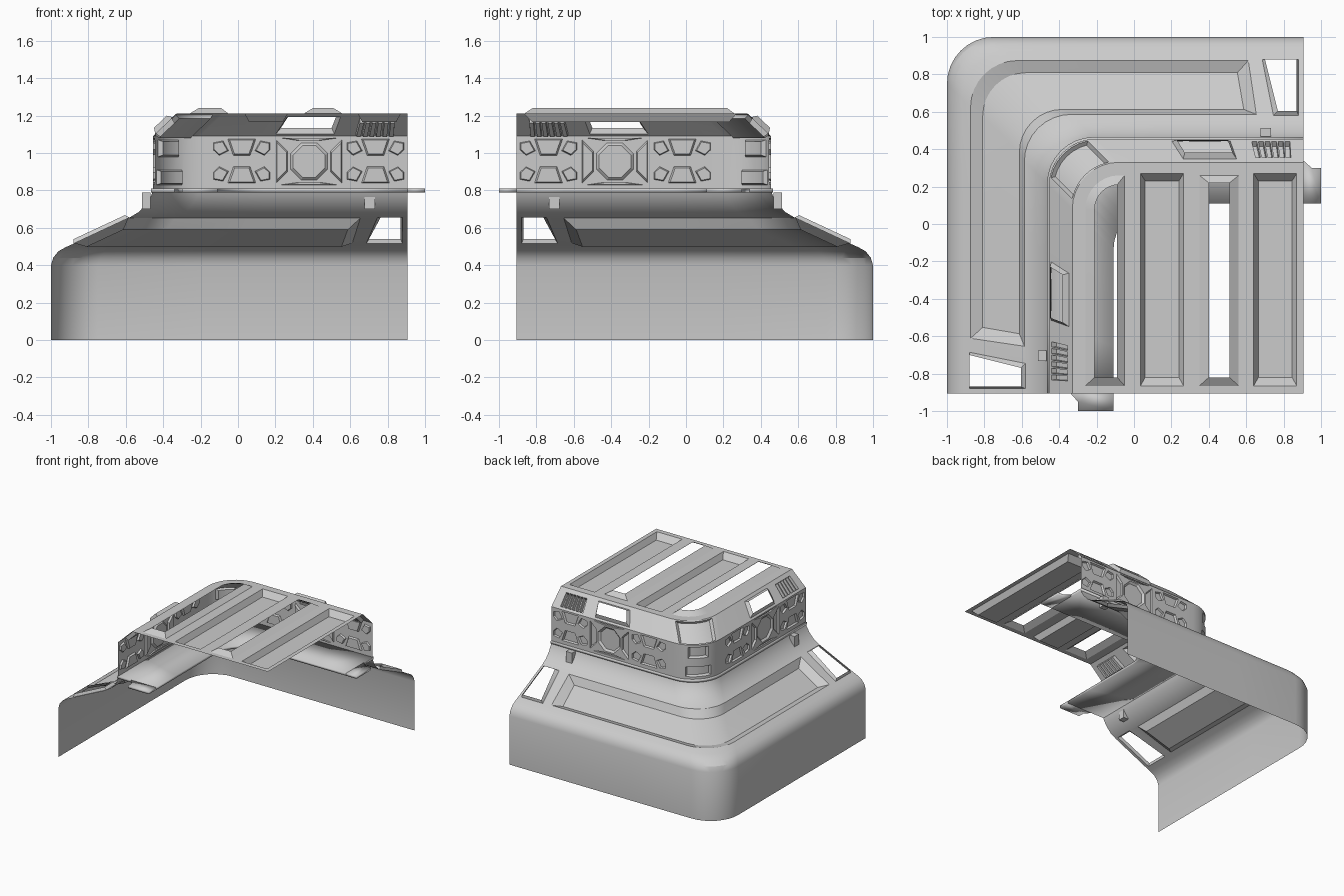
import bpy, bmesh
from math import sin, cos, radians, pi
from mathutils import Vector, geometry

if "Cube" in bpy.data.objects:
    bpy.data.objects.remove(bpy.data.objects["Cube"])

END, RAD, U = 0.905, 0.25, 0.2    # cut plane, corner radius, half-arc in u


def inside(p, poly):
    hit = False
    for a, b in zip(poly, poly[1:] + poly[:1]):
        if (a[1] > p[1]) != (b[1] > p[1]):
            if p[0] < a[0] + (p[1] - a[1]) * (b[0] - a[0]) / (b[1] - a[1]):
                hit = not hit
    return hit


def dist(p, poly):
    best = 9.0
    p = Vector(p)
    for a, b in zip(poly, poly[1:] + poly[:1]):
        a, b = Vector(a), Vector(b)
        f = max(0, min(1, (p - a).dot(b - a) / (b - a).length_squared))
        best = min(best, (a + (b - a) * f - p).length)
    return best


def shell(name, at, outline, lines, features, flip=False):
    """Sheet at(u, t, h); features are (outer, inner, height, open)."""
    pts, edges = [], []

    def add(loop, closed=True):
        n0, n = len(pts), len(loop)
        pts.extend(Vector(p) for p in loop)
        edges.extend((n0 + i, n0 + (i + 1) % n) for i in range(n if closed else n - 1))
    add(outline)
    for ln in lines:
        add(ln, False)
    for outer, inner, h, op in features:
        add(outer)
        add(inner)
    vs, _, fs = geometry.delaunay_2d_cdt(pts, edges, [], 0, 1e-5)[:3]

    def height(p):
        for outer, inner, h, op in features:
            if inside(p, inner):
                return h
            if inside(p, outer):
                a, b = dist(p, outer), dist(p, inner)
                return h * a / max(a + b, 1e-6)
            if dist(p, inner) < 1e-4:
                return h
        return 0

    bm = bmesh.new()
    bv = [bm.verts.new(at(p[0], p[1], height(p))) for p in vs]
    for f in fs:
        c = sum((vs[i] for i in f), Vector((0, 0))) / len(f)
        if not inside(c, outline) or any(op and inside(c, inn) for _, inn, _, op in features):
            continue
        bm.faces.new([bv[i] for i in (reversed(f) if flip else f)])
    bmesh.ops.delete(bm, geom=[v for v in bm.verts if not v.link_faces], context='VERTS')
    return finish(name, bm)


def finish(name, bm):
    me = bpy.data.meshes.new(name)
    bm.to_mesh(me)
    bm.free()
    ob = bpy.data.objects.new(name, me)
    bpy.context.collection.objects.link(ob)
    bpy.ops.object.select_all(action='DESELECT')
    ob.select_set(True)
    bpy.context.view_layer.objects.active = ob
    bpy.ops.object.shade_smooth_by_angle(angle=radians(25))
    return ob


def sweep(name, profile, features):
    """Sweep (inset, z) profile round the L-shaped corner path."""
    top = len(profile) - 1

    def at(u, t, h):
        i = max(0, min(int(t + 1e-5), top - 1))
        (d0, z0), (d1, z1) = profile[i], profile[i + 1]
        f = t - i
        d, z = d0 + (d1 - d0) * f, z0 + (z1 - z0) * f
        tan = Vector((d1 - d0, z1 - z0)).normalized()
        a, cx = abs(u), d - 1 + RAD
        if a < U:
            ang = radians(135 - 45 * a / U)
            n = Vector((cos(ang), sin(ang)))
            p = Vector((cx, -cx)) + n * RAD
        else:
            n = Vector((0, 1))
            p = Vector((cx + (a - U) * (END - cx), RAD - cx))
        p = p + n * tan.y * h
        x, y = (p.x, p.y) if u >= 0 else (-p.y, -p.x)
        return x, y, z + tan.x * h
    m = 1 + U
    us = [i * U / 4 for i in range(-4, 5)] + [s * (U + k / 3) for s in (-1, 1) for k in (1, 2)]
    lines = [[(u, 0), (u, top)] for u in us] + [[(-m, t), (m, t)] for t in range(1, top)]
    return shell(name, at, [(-m, 0), (m, 0), (m, top), (-m, top)], lines, features, True)


def ux(x, d):
    cx = d - 1 + RAD
    return U + (x - cx) / (END - cx)


def shrink(poly, su, st):
    cu = sum(p[0] for p in poly) / len(poly)
    ct = sum(p[1] for p in poly) / len(poly)
    return [(cu + (p[0] - cu) * su, ct + (p[1] - ct) * st) for p in poly]


def both(features):
    return features + [([(-u, t) for u, t in o], [(-u, t) for u, t in i], h, op)
                       for o, i, h, op in features]


def rect(x0, x1, y0, y1):
    return [(x0, y0), (x1, y0), (x1, y1), (x0, y1)]


# lower skirt: long recessed panel and raised open hatches
skirt = [(0, 0), (0, .4), (.012, .44), (.04, .475), (.08, .497), (.12, .515), (.42, .655),
         (.47, .685), (.51, .73), (.535, .77), (.545, .80)]
e0, e1 = ux(.61, .12), ux(.655, .42)
panel = [(-e0, 5.02), (e0, 5.02), (e1, 5.98), (-e1, 5.98)]
hatch = [(ux(.68, .11), 4.8), (ux(.88, .11), 4.8), (ux(.88, .43), 6.2), (ux(.75, .43), 6.2)]
hatch_in = [(ux(.70, .13), 5.03), (ux(.87, .13), 5.03), (ux(.87, .41), 5.95), (ux(.77, .41), 5.95)]
sweep("lower_skirt", skirt, [(panel, shrink(panel, .955, .68), -.045, False)]
      + both([(hatch, hatch_in, .022, True)]))

# upper wall and sloped cornice
D = .545
feats = []


def wall(c, poly, h, s=.85):
    p = [(ux(c + x, D), (z - .81) / .28) for x, z in poly]
    feats.append((p, shrink(p, s, s), h, False))


for c in (.02, .735):
    for s in (-1, 1):             # rows above and below the middle
        zi, zo = .957 + s * .03, .957 + s * .118
        wall(c, [(-.045, zi), (.045, zi), (.075, zo), (-.075, zo)], -.014)
        for k in (-1, 1):
            wall(c, [(k * .07, zi + s * .025), (k * .12, zi), (k * .152, zi + s * .03),
                     (k * .152, zo - s * .02), (k * .10, zo - s * .01)], -.014)
wall(.38, [(.108 * cos(pi / 8 + i * pi / 4), .955 + .108 * sin(pi / 8 + i * pi / 4))
           for i in range(8)], -.014)
for k in (-1, 1):
    wall(.38, [(k * .175, .84), (k * .115, .90), (k * .115, 1.01), (k * .175, 1.07)], -.014)
    wall(.38, [(-.15, .955 + k * .125), (-.06, .955 + k * .112),
               (.06, .955 + k * .112), (.15, .955 + k * .125)], -.01)

window = rect(ux(.23, .6), ux(.53, .6), 1.1, 1.85)
feats.append((window, shrink(window, .88, .72), .028, True))
for i in range(6):                # grille slots
    x = .64 + i * .034
    slot = rect(ux(x, .6), ux(x + .026, .6), 1.12, 1.8)
    feats.append((slot, shrink(slot, .85, .9), -.03, False))
feats = both(feats)
for half, z0, z1 in ((.08, .98, 1.07), (.11, .83, .91)):     # corner pockets
    r = rect(-half, half, (z0 - .81) / .28, (z1 - .81) / .28)
    feats.append((r, shrink(r, .85, .8), -.025, False))
corner = rect(-.19, .19, 1.05, 1.95)
feats.append((corner, shrink(corner, .72, .95), -.025, False))
sweep("upper_wall", [(D, .81), (D, 1.09), (.67, 1.21)], feats)


# roof with alternating raised open frames and recessed trays
def arc(r, n=8):
    return [(-.08 + r * cos(pi / 2 + pi / 2 * i / n), .08 + r * sin(pi / 2 + pi / 2 * i / n))
            for i in range(n + 1)]


roof = [(-.33, -END), (END, -END), (END, .33)] + arc(.25)
frames = [([(-.26, -.865), (-.05, -.865), (-.05, .26)] + arc(.18),
           [(-.21, -.82), (-.09, -.82), (-.09, .21)] + arc(.13)[1:], .03, True),
          (rect(.35, .56, -.865, .26), rect(.40, .51, -.82, .22), .03, True)]
for x in (.035, .64):
    frames.append((rect(x, x + .23, -.865, .27), rect(x + .025, x + .205, -.82, .23), -.045, False))
shell("roof", lambda x, y, h: (x, y, 1.21 + h), roof, [], frames)

# walkway at the foot of the upper wall, with end tabs
floor = sweep("walkway", [(.535, .80), (.89, .80)], [])
bm = bmesh.new()
tab = [(END, .11), (1.0, .11), (1.0, .30), (.95, .30), (END, .34)]
bm.faces.new([bm.verts.new((x, y, .80)) for x, y in tab])
bm.faces.new([bm.verts.new((-y, -x, .80)) for x, y in reversed(tab)])
tabs = finish("walkway_tabs", bm)
for ob in (floor, tabs):
    mod = ob.modifiers.new("thickness", 'SOLIDIFY')
    mod.thickness, mod.offset = .02, 0

# small brackets under the walkway
for n, (x, y) in enumerate(((.705, .49), (-.49, -.705))):
    bm = bmesh.new()
    bmesh.ops.create_cube(bm, size=1)
    for v in bm.verts:
        sx, sy = (.055, .045) if n == 0 else (.045, .055)
        v.co = (x + v.co.x * sx, y + v.co.y * sy, .745 + v.co.z * .09)
    finish(f"bracket_{n}", bm)
